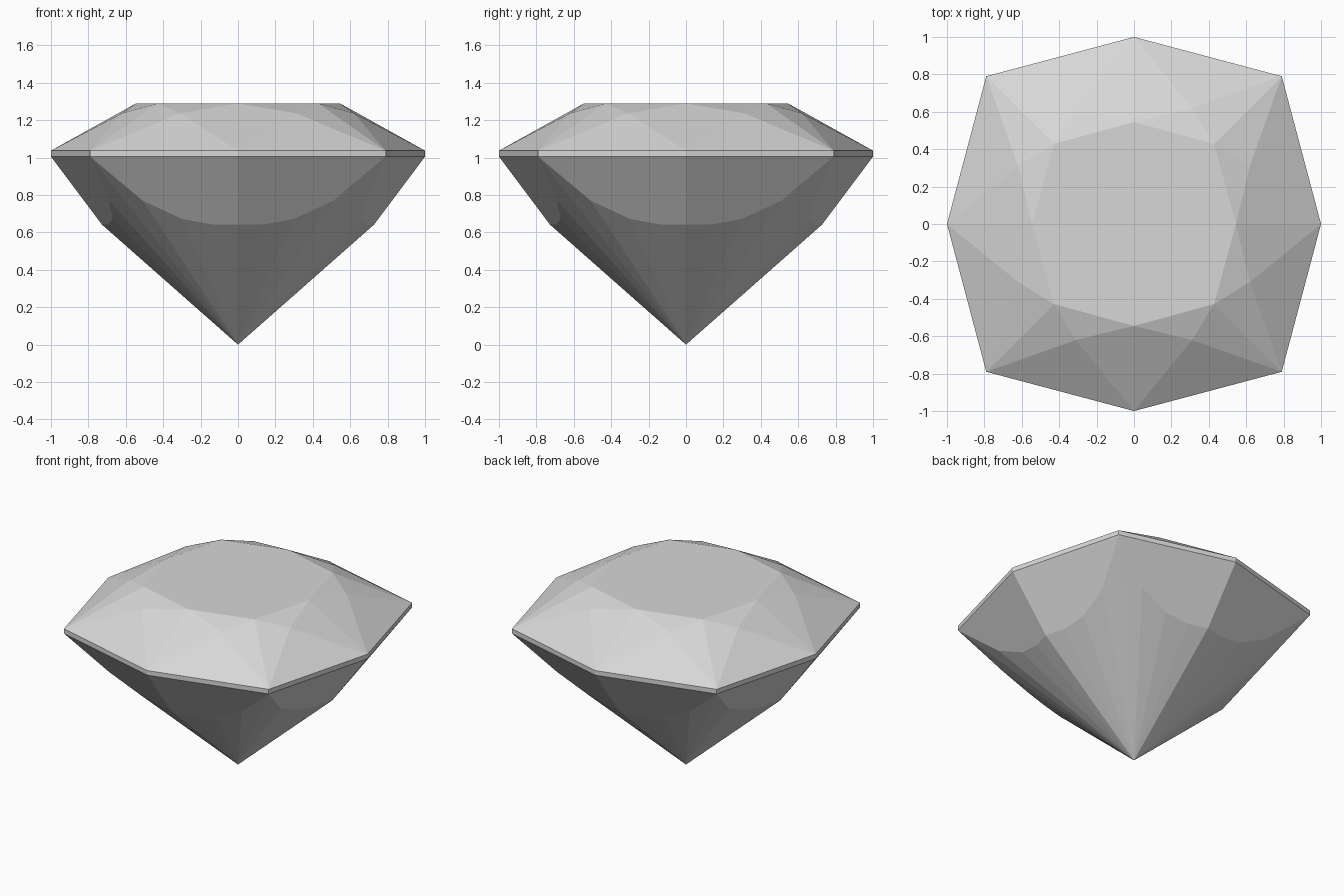
import bpy, bmesh, math

cube = bpy.data.objects.get("Cube")
if cube:
    bpy.data.objects.remove(cube, do_unlink=True)

# Heights of the gem's main levels
TABLE, STAR, GIRDLE_TOP, GIRDLE_LOW = 1.29, 1.237, 1.037, 1.005
CORNER = 0.79                       # girdle corner, on both axes
LEAN = (1 - CORNER) / CORNER        # turn of each girdle edge


def lower_girdle_point(x, z):
    """Point on the plane that slopes in below one girdle edge."""
    return (x, 1 + 0.75 * (z - GIRDLE_LOW) - LEAN * x, z)


def eightfold(point):
    """Repeat a point over the gem's eight mirrored sectors."""
    x, y, z = point
    return {(sx * a, sy * b, z)
            for a, b in ((x, y), (y, x))
            for sx in (-1, 1) for sy in (-1, 1)}


sector = [
    # Table and star facets
    (0, 0.545, TABLE), (0.428, 0.428, TABLE), (0.31, 0.62, STAR),
    # Girdle band
    (0, 1, GIRDLE_TOP), (CORNER, CORNER, GIRDLE_TOP),
    (0, 1, GIRDLE_LOW), (CORNER, CORNER, GIRDLE_LOW),
    # Scalloped edge between the lower girdle and the pavilion
    lower_girdle_point(0, 0.642), lower_girdle_point(0.135, 0.642),
    lower_girdle_point(0.30, 0.672), lower_girdle_point(0.51, 0.77),
]

# Wrap the facet corners and the bottom tip into one closed solid
bm = bmesh.new()
corners = {(0.0, 0.0, 0.0)}
for p in sector:
    corners |= eightfold(p)
for p in sorted(corners):
    bm.verts.new(p)
bmesh.ops.remove_doubles(bm, verts=bm.verts[:], dist=0.0005)
bmesh.ops.convex_hull(bm, input=bm.verts[:])
bmesh.ops.delete(bm, geom=[v for v in bm.verts if not v.link_faces], context='VERTS')
bmesh.ops.dissolve_limit(bm, angle_limit=math.radians(0.8),
                         verts=bm.verts[:], edges=bm.edges[:])
bmesh.ops.recalc_face_normals(bm, faces=bm.faces[:])
mesh = bpy.data.meshes.new("cut_gem")
bm.to_mesh(mesh)
bm.free()

# Pale grey stone
stone = bpy.data.materials.new("pale_grey")
stone.use_nodes = True
grey = (0.68, 0.68, 0.68, 1)
stone.diffuse_color = grey
stone.node_tree.nodes["Principled BSDF"].inputs["Base Color"].default_value = grey
mesh.materials.append(stone)

gem = bpy.data.objects.new("cut_gem", mesh)
bpy.context.collection.objects.link(gem)
